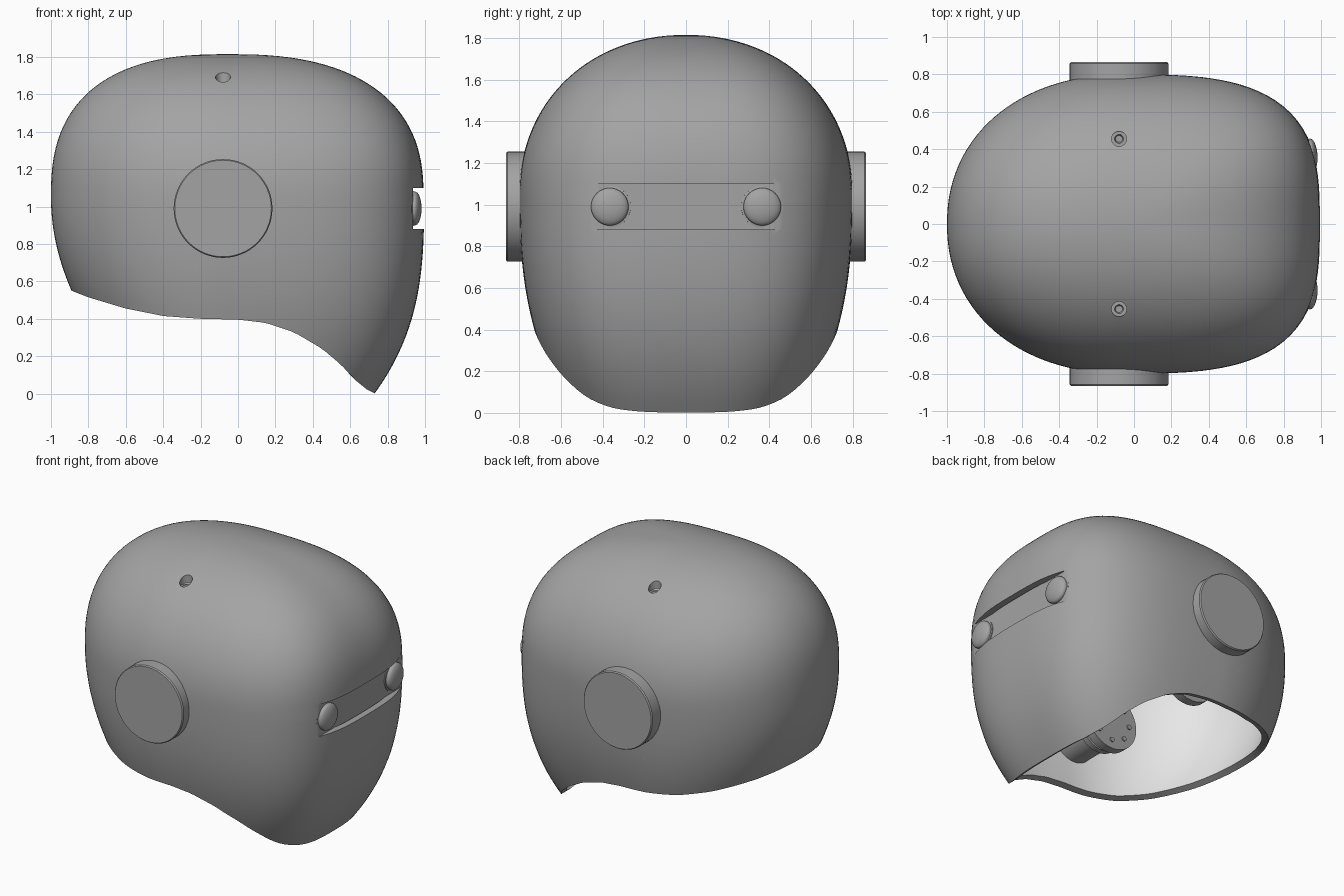
import bpy, bmesh, math
from mathutils import Matrix, Vector

if "Cube" in bpy.data.objects:
    bpy.data.objects.remove(bpy.data.objects["Cube"], do_unlink=True)


def make_material(name, value):
    m = bpy.data.materials.new(name)
    m.use_nodes = True
    color = (value, value, value, 1)
    m.diffuse_color = color
    m.node_tree.nodes["Principled BSDF"].inputs["Base Color"].default_value = color
    return m


grey = make_material("mid grey", 0.37)
pale = make_material("pale grey lining", 0.85)


def add_object(name, bm, *mats):
    bmesh.ops.recalc_face_normals(bm, faces=bm.faces)
    mesh = bpy.data.meshes.new(name)
    bm.to_mesh(mesh)
    bm.free()
    for m in mats or (grey,):
        mesh.materials.append(m)
    ob = bpy.data.objects.new(name, mesh)
    bpy.context.collection.objects.link(ob)
    return ob


def activate(ob):
    bpy.ops.object.select_all(action='DESELECT')
    ob.select_set(True)
    bpy.context.view_layer.objects.active = ob


def smooth(ob, angle=35):
    activate(ob)
    bpy.ops.object.shade_smooth_by_angle(angle=math.radians(angle))


def lathe(name, profile, origin, axis, segments=64):
    """Spin (radius, distance along axis) points about an axis."""
    bm = bmesh.new()
    rings = []
    for r, h in profile:
        rings.append([bm.verts.new((r * math.cos(a), r * math.sin(a), h))
                      for a in (math.tau * i / segments for i in range(segments))])
    for lo, hi in zip(rings, rings[1:]):
        for i in range(segments):
            j = (i + 1) % segments
            bm.faces.new((lo[i], lo[j], hi[j], hi[i]))
    bm.faces.new(rings[0])
    bm.faces.new(rings[-1])
    turn = Vector(axis).to_track_quat('Z', 'Y').to_matrix().to_4x4()
    bm.transform(Matrix.Translation(origin) @ turn)
    ob = add_object(name, bm)
    smooth(ob)
    return ob


def box(name, lo, hi):
    bm = bmesh.new()
    bmesh.ops.create_cube(bm, size=1)
    lo, hi = Vector(lo), Vector(hi)
    bm.transform(Matrix.Translation((lo + hi) / 2) @ Matrix.Diagonal((*(hi - lo), 1)))
    return add_object(name, bm)


# Helmet shape: widest level, crown height and centre line
MID, TOP, CX = 1.05, 1.815, -0.05
RIM = [(-0.89, 0.55), (-0.8, 0.515), (-0.6, 0.455), (-0.4, 0.415), (-0.2, 0.4),
       (0, 0.396), (0.15, 0.378), (0.3, 0.328), (0.45, 0.24), (0.55, 0.155),
       (0.63, 0.07), (0.69, 0.022), (0.735, 0)]


def rim_height(x):
    if x <= RIM[0][0]:
        return RIM[0][1]
    for (x0, z0), (x1, z1) in zip(RIM, RIM[1:]):
        if x <= x1:
            return z0 + (z1 - z0) * (x - x0) / (x1 - x0)
    return RIM[-1][1]


def half_sizes(z):
    """Back, front and side reach at a height."""
    if z >= MID:
        t = min((z - MID) / (TOP - MID), 1)
        return [s * max(1 - t ** n, 0) ** (1 / n)
                for s, n in ((0.95, 2.55), (1.042, 2.48), (0.8, 2.1))]
    d = MID - z
    return 0.95 - 0.44 * d ** 2, 1.045 - 0.23 * d ** 2.9, 0.8 - 0.21 * d ** 2.5


def surface(angle, z):
    back, front, side = half_sizes(z)
    c, s = math.cos(angle), math.sin(angle)
    reach, n = (front, 3.1) if c > 0 else (back, 2.15)
    if reach < 1e-5:
        return CX, 0, z
    r = (abs(c / reach) ** n + abs(s / side) ** n) ** (-1 / n)
    return CX + r * c, r * s, z


# Shell: rows run from the swept rim up to the crown
SEG, ROWS = 128, 56
bm = bmesh.new()
columns = []
for i in range(SEG):
    a = math.tau * i / SEG
    zb = 0.4
    for _ in range(60):
        zb += 0.5 * (rim_height(surface(a, zb)[0]) - zb)
    columns.append([bm.verts.new(surface(a, zb + (TOP - zb) * math.sin(math.pi / 2 * k / ROWS)))
                    for k in range(ROWS + 1)])
for i in range(SEG):
    p, q = columns[i], columns[(i + 1) % SEG]
    for k in range(ROWS):
        bm.faces.new((p[k], q[k], q[k + 1], p[k + 1]))
bmesh.ops.remove_doubles(bm, verts=bm.verts, dist=1e-5)
shell = add_object("helmet_shell", bm, grey, pale)
wall = shell.modifiers.new("wall", 'SOLIDIFY')
wall.thickness = 0.045
wall.offset = -1
wall.material_offset = 1

# Cut the visor slot and the two crown holes
cutters = [box("slot_cutter", (0.935, -0.7, 0.88), (1.2, 0.7, 1.1))]
for side in (-1, 1):
    cutters.append(lathe("hole_cutter", [(0.04, 0), (0.04, 0.4)],
                         (-0.08, side * 0.455, 1.55), (0, 0, 1), 32))
for cutter in cutters:
    cutter.hide_render = True
    cut = shell.modifiers.new("cut", 'BOOLEAN')
    cut.operation = 'DIFFERENCE'
    cut.solver = 'EXACT'
    cut.object = cutter
activate(shell)
for name in [m.name for m in shell.modifiers]:
    bpy.ops.object.modifier_apply(modifier=name)
for cutter in cutters:
    bpy.data.objects.remove(cutter, do_unlink=True)
smooth(shell)

# Slot floor behind the eyes
box("visor_slot_floor", (0.9, -0.42, 0.86), (0.935, 0.42, 1.12))

for side, label in ((1, "left"), (-1, "right")):
    # Eye: low collar with a shallow dome
    dome = [(0.09 * math.cos(t), 0.02 + 0.034 * math.sin(t))
            for t in (math.pi / 2 * k / 10 for k in range(10))]
    lathe(label + "_eye", [(0.1, -0.03), (0.1, 0.008), (0.09, 0.01)] + dome + [(0.004, 0.054)],
          (0.927, side * 0.365, 0.99), (1, side * 0.06, 0), 48)

    # Ear disc with a softened edge
    lathe(label + "_ear_disc", [(0.264, 0), (0.264, 0.107), (0.258, 0.115)],
          (-0.08, side * 0.75, 0.99), (0, side, 0))

    # Stepped hub inside the shell, ringed with small studs
    hub = Vector((-0.12, side * 0.36, 0.76))
    lathe(label + "_inner_hub",
          [(0.2, 0), (0.2, 0.06), (0.15, 0.06), (0.15, 0.1), (0.17, 0.1),
           (0.17, 0.14), (0.14, 0.14), (0.14, 0.41)], hub, (0, side, 0))
    for k in range(8):
        a = math.tau * k / 8
        spot = hub + Vector((0.14 * math.cos(a), -side * 0.008, 0.14 * math.sin(a)))
        lathe(label + "_hub_stud", [(0.016, 0), (0.016, 0.02)], spot, (0, side, 0), 16)

    # Stepped socket in the crown hole
    lathe(label + "_crown_socket",
          [(0.045, 0), (0.045, 0.025), (0.024, 0.025), (0.018, 0.01)],
          (-0.08, side * 0.455, 1.625), (0, 0, 1), 32)
